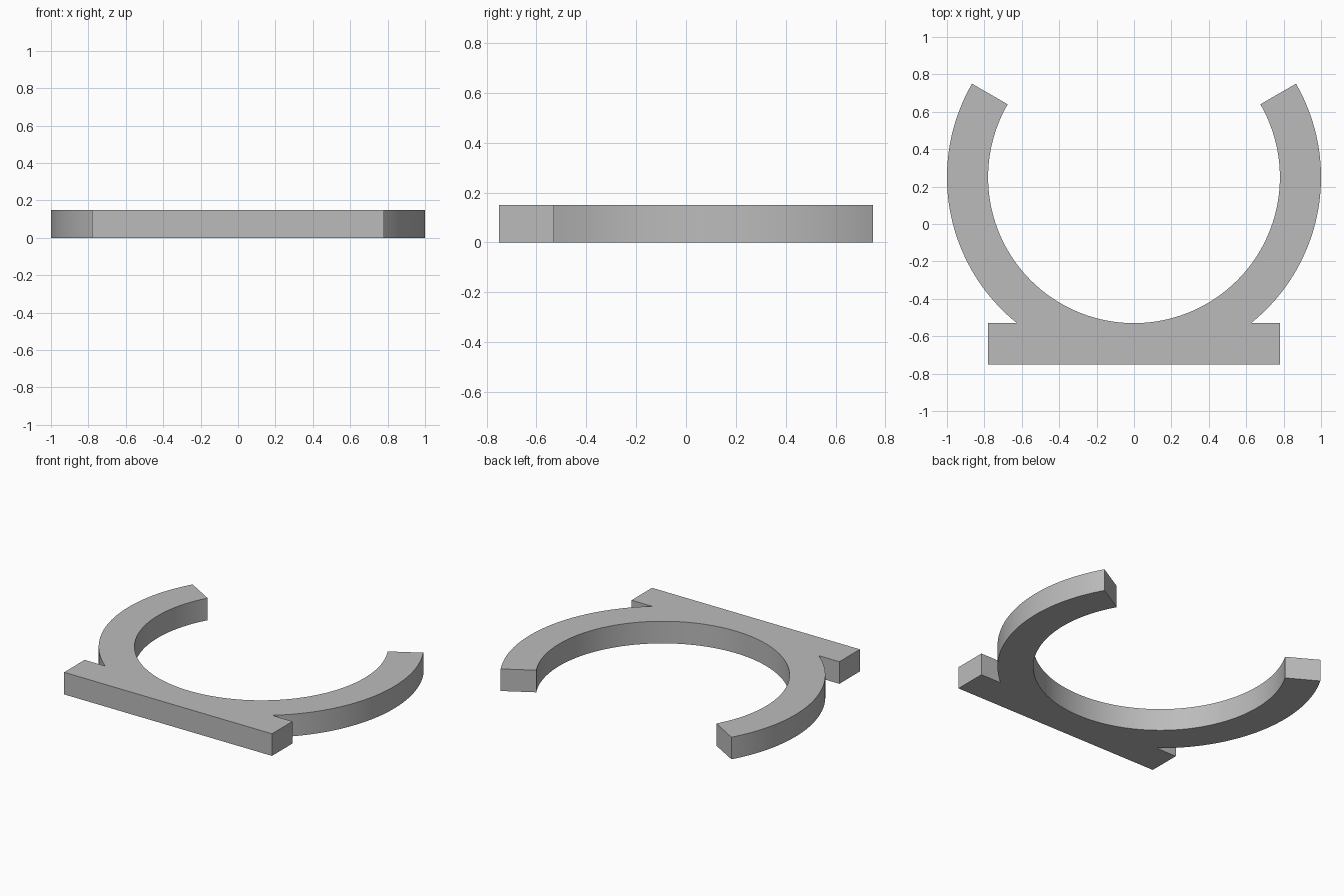
import bpy, bmesh
from math import sin, cos, asin, pi, radians

cube = bpy.data.objects.get("Cube")
if cube:
    bpy.data.objects.remove(cube, do_unlink=True)

OUTER, INNER, CENTRE_Y = 1.0, 0.78, 0.25
HEIGHT, BAR_HALF = 0.15, 0.78
BAR_FRONT = CENTRE_Y - OUTER
BAR_BACK = CENTRE_Y - INNER
TIP = radians(30)
JOIN = asin((BAR_BACK - CENTRE_Y) / OUTER)


def arc(radius, start, end, steps):
    """Points along an arc around the ring centre."""
    angles = [start + (end - start) * i / steps for i in range(steps + 1)]
    return [(radius * cos(a), CENTRE_Y + radius * sin(a)) for a in angles]


# Outline: left outer arc, foot bar, right outer arc, then back round the inside
left_arm = arc(OUTER, TIP, JOIN, 48)
left_foot = [(BAR_HALF, BAR_BACK), (BAR_HALF, BAR_FRONT)]
left_side = left_arm + left_foot
right_side = [(-x, y) for x, y in reversed(left_side)]
inside = arc(INNER, pi - TIP, 2 * pi + TIP, 128)
outline = left_side + right_side + inside

# Extrude the outline into a flat clip
bm = bmesh.new()
base = bm.faces.new([bm.verts.new((x, y, 0)) for x, y in outline])
result = bmesh.ops.extrude_face_region(bm, geom=[base], use_keep_orig=True)
top = [v for v in result["geom"] if isinstance(v, bmesh.types.BMVert)]
bmesh.ops.translate(bm, verts=top, vec=(0, 0, HEIGHT))
bmesh.ops.recalc_face_normals(bm, faces=bm.faces)
mesh = bpy.data.meshes.new("open_ring_clip")
bm.to_mesh(mesh)
bm.free()
clip = bpy.data.objects.new("open_ring_clip", mesh)
bpy.context.collection.objects.link(clip)

# Plain grey
grey = bpy.data.materials.new("plain_grey")
grey.use_nodes = True
colour = (0.5, 0.5, 0.5, 1)
grey.diffuse_color = colour
grey.node_tree.nodes["Principled BSDF"].inputs["Base Color"].default_value = colour
mesh.materials.append(grey)

# Smooth curved walls, crisp edges
bpy.ops.object.select_all(action="DESELECT")
clip.select_set(True)
bpy.context.view_layer.objects.active = clip
bpy.ops.object.shade_smooth_by_angle(angle=radians(30))
